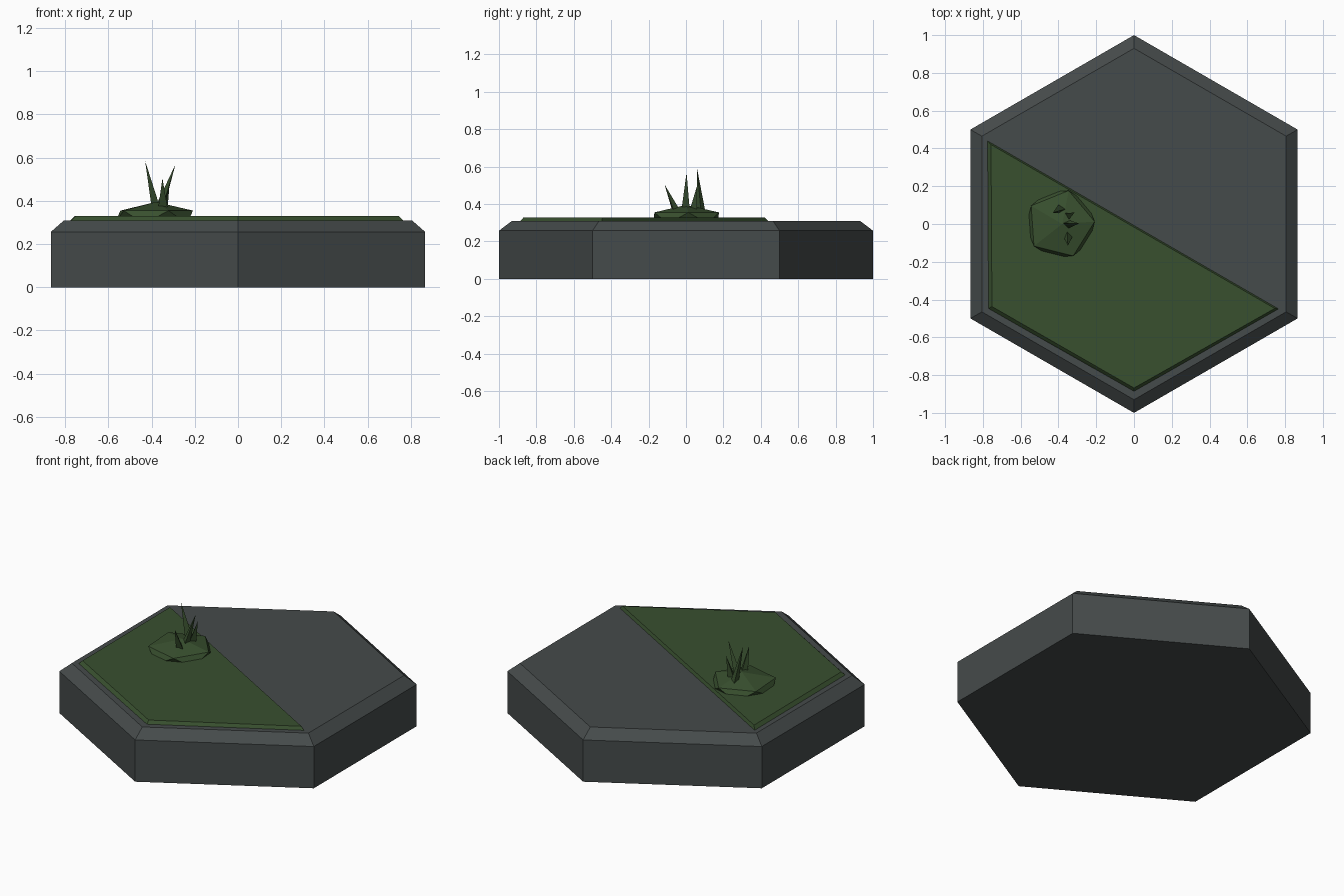
import bpy
import bmesh
from math import cos, sin, radians
from mathutils import Vector

cube = bpy.data.objects.get("Cube")
if cube:
    bpy.data.objects.remove(cube, do_unlink=True)


def material(name, rgb):
    mat = bpy.data.materials.new(name)
    mat.use_nodes = True
    mat.diffuse_color = (*rgb, 1)
    mat.node_tree.nodes["Principled BSDF"].inputs["Base Color"].default_value = (*rgb, 1)
    return mat


STONE = material("slate grey", (0.06, 0.07, 0.07))
GRASS = material("moss green", (0.04, 0.08, 0.028))


def hull(name, points, mat):
    """Flat-faced convex solid around the points, with flat areas merged."""
    bm = bmesh.new()
    for p in points:
        bm.verts.new(p)
    bmesh.ops.convex_hull(bm, input=bm.verts)
    bmesh.ops.dissolve_limit(bm, angle_limit=radians(1), verts=bm.verts, edges=bm.edges)
    bmesh.ops.recalc_face_normals(bm, faces=bm.faces)
    mesh = bpy.data.meshes.new(name)
    bm.to_mesh(mesh)
    bm.free()
    mesh.materials.append(mat)
    obj = bpy.data.objects.new(name, mesh)
    bpy.context.collection.objects.link(obj)
    return obj


def ring(sides, radius, z, start=0, centre=(0, 0)):
    angles = [radians(start + 360 * i / sides) for i in range(sides)]
    return [(centre[0] + radius * cos(a), centre[1] + radius * sin(a), z) for a in angles]


# Hexagonal stone tile with a chamfered top rim
hull("stone_tile",
     ring(6, 1, 0, 30) + ring(6, 1, 0.257, 30) + ring(6, 0.93, 0.31, 30), STONE)

# Thin grass sheet over half of the tile, with a sloped edge
outer = [(-0.78, 0.445), (-0.775, -0.45), (0, -0.89), (0.77, -0.45)]
inner = [(-0.757, 0.42), (-0.752, -0.437), (0, -0.868), (0.745, -0.447)]
hull("grass_sheet",
     [(x, y, 0.305) for x, y in outer] + [(x, y, 0.329) for x, y in inner], GRASS)

# Squashed twenty-sided mound, partly sunk into the grass
middle = (-0.39, 0)
mound = ring(5, 0.182, 0.355, 4, middle) + ring(5, 0.182, 0.295, 40, middle)
mound += [(-0.38, 0, 0.395), (-0.39, 0, 0.26)]
hull("grass_mound", mound, GRASS)

# Sharp three-sided blades: base centre, tip
blades = [
    ((-0.385, 0.08), (-0.43, 0.06, 0.585)),
    ((-0.362, 0.0), (-0.29, 0.003, 0.568)),
    ((-0.35, -0.055), (-0.35, -0.115, 0.505)),
    ((-0.35, 0.045), (-0.315, 0.06, 0.5)),
]
for i, (base, tip) in enumerate(blades):
    hull(f"grass_blade_{i + 1}", ring(3, 0.027, 0.36, 50 * i, base) + [Vector(tip)], GRASS)
